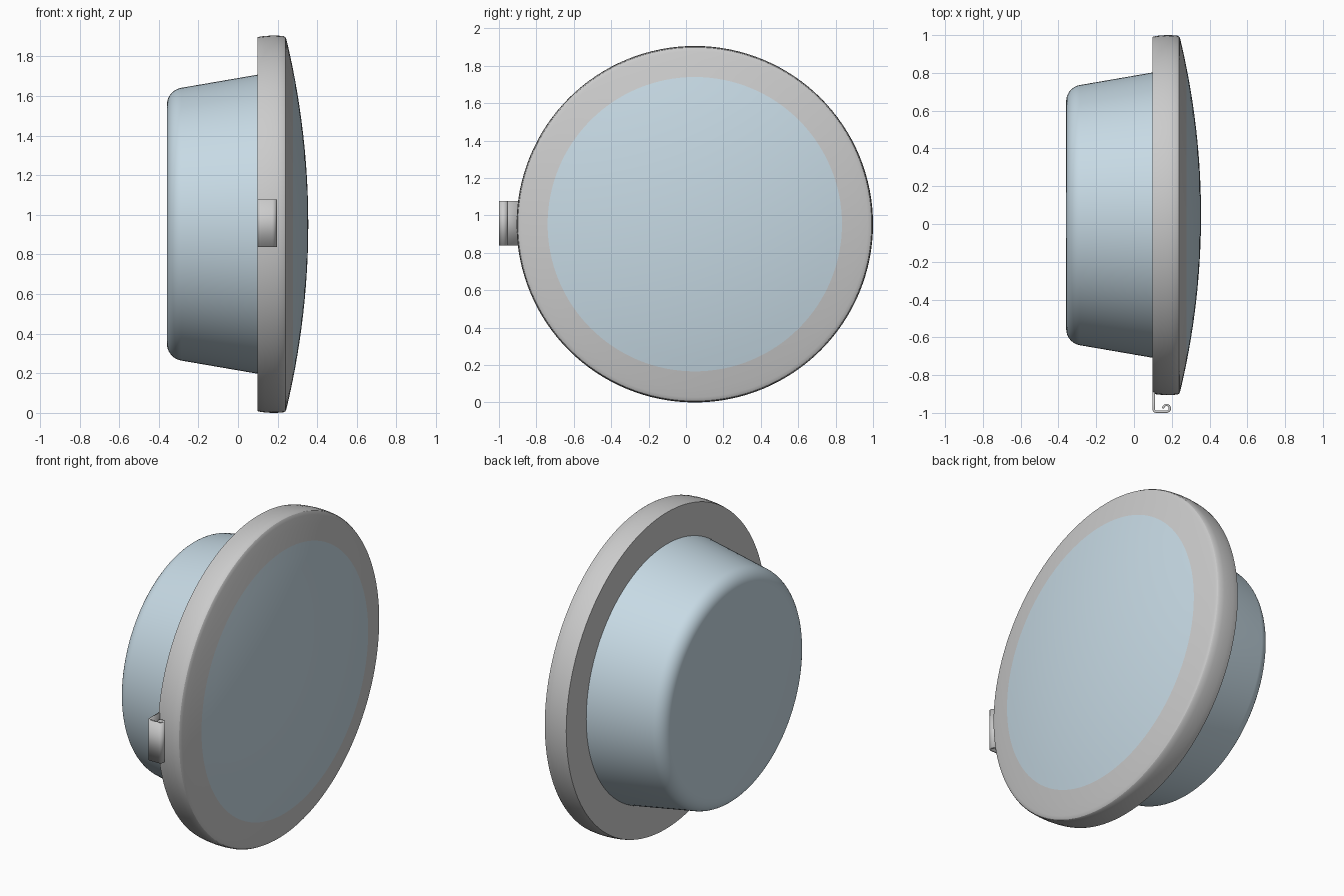
import bpy, bmesh, math
from mathutils import Vector

if "Cube" in bpy.data.objects:
    bpy.data.objects.remove(bpy.data.objects["Cube"])

CY, CZ = 0.047, 0.953      # axis of revolution runs along x through here
SEG = 128

blue = bpy.data.materials.new("blue")
blue.diffuse_color = (0.57, 0.70, 0.78, 1)
blue.use_nodes = True
blue.node_tree.nodes["Principled BSDF"].inputs["Base Color"].default_value = blue.diffuse_color


def finish(bm, name, mat=None, angle=30):
    bmesh.ops.recalc_face_normals(bm, faces=bm.faces)
    me = bpy.data.meshes.new(name)
    bm.to_mesh(me)
    bm.free()
    ob = bpy.data.objects.new(name, me)
    bpy.context.collection.objects.link(ob)
    if mat:
        me.materials.append(mat)
    bpy.ops.object.select_all(action='DESELECT')
    ob.select_set(True)
    bpy.context.view_layer.objects.active = ob
    bpy.ops.object.shade_smooth_by_angle(angle=math.radians(angle))
    return ob


def revolve(name, profile, mat=None):
    """Spin (x, radius) points around the lamp axis."""
    bm = bmesh.new()
    vs = [bm.verts.new((x, CY, CZ + r)) for x, r in profile]
    es = [bm.edges.new(p) for p in zip(vs, vs[1:])]
    bmesh.ops.spin(bm, geom=vs + es, cent=(0, CY, CZ), axis=(1, 0, 0),
                   angle=math.tau, steps=SEG, use_duplicate=False)
    bmesh.ops.remove_doubles(bm, verts=bm.verts, dist=1e-5)
    # outward normals for open shells
    ob = finish(bm, name, mat)
    me = ob.data
    axis = Vector((0, CY, CZ))
    mid = Vector((sum(x for x, _ in profile) / len(profile), 0, 0)) + axis
    if sum((p.center - mid).dot(p.normal) * p.area for p in me.polygons) < 0:
        me.flip_normals()
    return ob


def arc(cx, cy, r, a0, a1, n):
    return [(cx + r * math.cos(math.radians(a0 + (a1 - a0) * i / n)),
             cy + r * math.sin(math.radians(a0 + (a1 - a0) * i / n)))
            for i in range(n + 1)]


def dome_x(r, R=4.0, top=0.355):
    return top - R + math.sqrt(R * R - r * r)


# domed lens in the middle of the front
LENS = 0.787
revolve("lens", [(dome_x(LENS * i / 12), LENS * i / 12) for i in range(13)], blue)

# bezel ring: dome edge, rounded lip, slightly bulged side, flat back
dome_edge = [(dome_x(r), r) for r in (LENS, 0.83, 0.88, 0.925)]
side = [(0.243, 0.938), (0.239, 0.945), (0.230, 0.950), (0.20, 0.9525),
        (0.17, 0.953), (0.135, 0.9505), (0.115, 0.948), (0.098, 0.944)]
revolve("bezel_ring", dome_edge + side + [(0.098, 0.755)])

# tapered housing with a rounded rear edge
revolve("housing", [(0.098, 0.755)] + arc(-0.272, 0.603, 0.087, 100, 180, 12)
        + [(-0.359, 0.3), (-0.359, 0)], blue)

# bent sheet clip with a curled end, seen from the top as an (x, y) path
path = ([(0.104, -0.88)] + arc(0.118, -0.980, 0.014, 180, 270, 6)
        + arc(0.172, -0.976, 0.018, -90, 180, 16))
bm = bmesh.new()
rows = [[bm.verts.new((x, y, z)) for z in (0.838, 1.078)] for x, y in path]
for (a, b), (c, d) in zip(rows, rows[1:]):
    bm.faces.new((a, c, d, b))
clip = finish(bm, "clip", angle=40)
mod = clip.modifiers.new("thickness", 'SOLIDIFY')
mod.thickness = 0.012
mod.offset = 0
